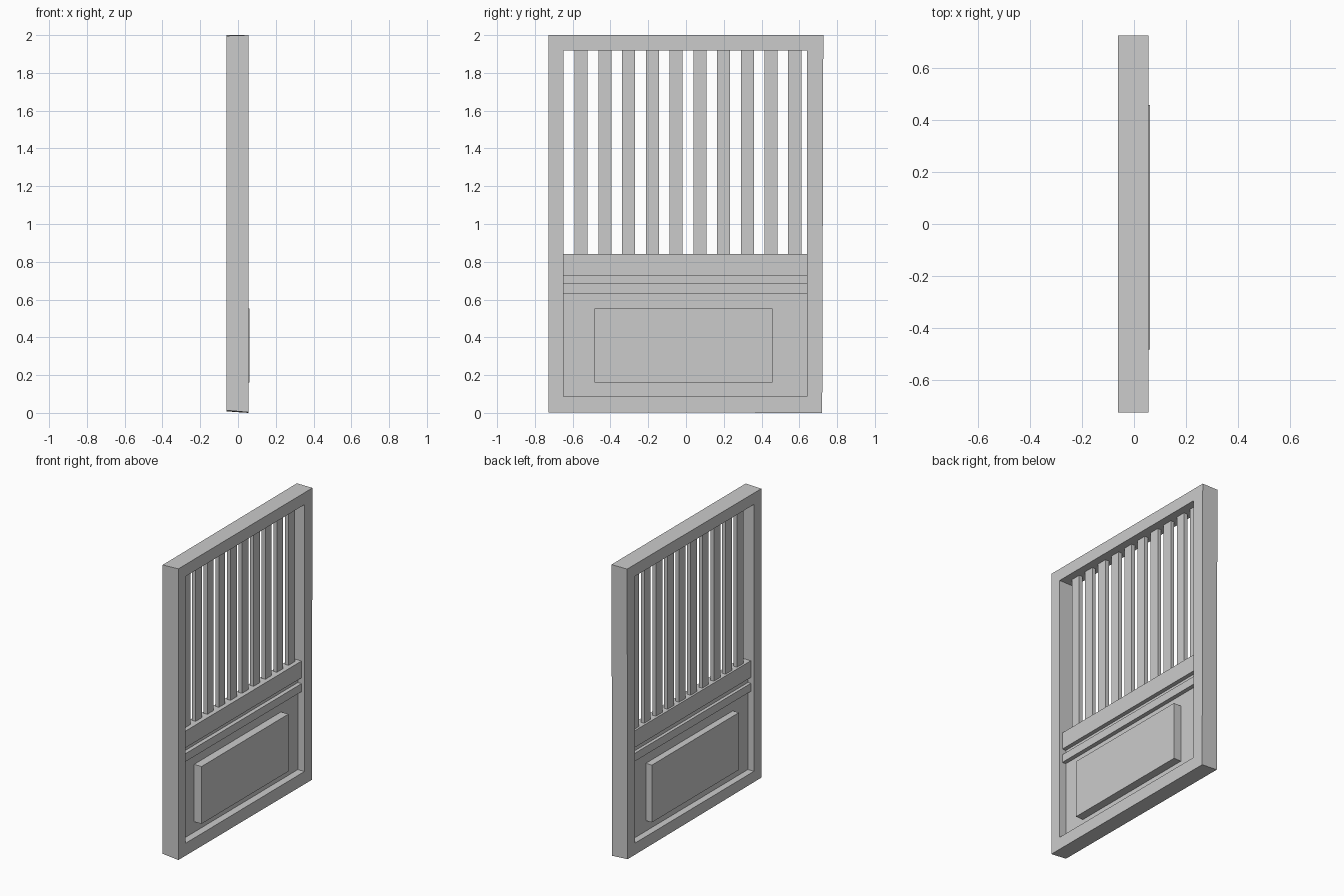
import bpy, bmesh

if "Cube" in bpy.data.objects:
    bpy.data.objects.remove(bpy.data.objects["Cube"])

FRONT, BACK = 0.056, -0.062          # faces of the outer frame
Y0, Y1, Z0, Z1 = -0.648, 0.64, 0.088, 1.918   # opening


def finish(name, bm):
    bmesh.ops.recalc_face_normals(bm, faces=bm.faces)
    mesh = bpy.data.meshes.new(name)
    bm.to_mesh(mesh)
    bm.free()
    obj = bpy.data.objects.new(name, mesh)
    bpy.context.collection.objects.link(obj)
    return obj


def box(name, x, y, z):
    bm = bmesh.new()
    bmesh.ops.create_cube(bm, size=1)
    for v in bm.verts:
        v.co = [a[0] if c < 0 else a[1] for a, c in zip((x, y, z), v.co)]
    return finish(name, bm)


# Outer frame: rectangular ring with slightly uneven bottom corners
bm = bmesh.new()
outer = [(-0.727, 0.003), (0.721, 0.0), (0.727, 2.0), (-0.727, 2.0)]
inner = [(Y0, Z0), (Y1, Z0), (Y1, Z1), (Y0, Z1)]
rings = []
for x in (FRONT, BACK):
    for ring in (outer, inner):
        rings.append([bm.verts.new((x, y, z)) for y, z in ring])
rings[2][0].co.z = 0.014
rings[2][1].co.z = 0.008
rings[2][3].co.z = 1.996
for a, b in ((0, 1), (2, 3), (0, 2), (1, 3)):
    for i in range(4):
        j = (i + 1) % 4
        bm.faces.new((rings[a][i], rings[a][j], rings[b][j], rings[b][i]))
finish("outer_frame", bm)

# Lower infill, rails and raised field (visible on both faces)
box("lower_panel", (-0.016, 0.006), (Y0, Y1), (Z0, 0.80))
box("middle_rail", (-0.038, 0.034), (Y0, Y1), (0.725, 0.84))
box("moulding_strip", (-0.038, 0.034), (Y0, Y1), (0.63, 0.685))
box("raised_field", (-0.062, 0.062), (-0.484, 0.458), (0.16, 0.553))

# Upright slats filling the upper opening
for i in range(10):
    y = -0.59 + i * 0.1257
    box(f"slat_{i + 1}", (-0.023, 0.004), (y, y + 0.069), (0.83, Z1))
